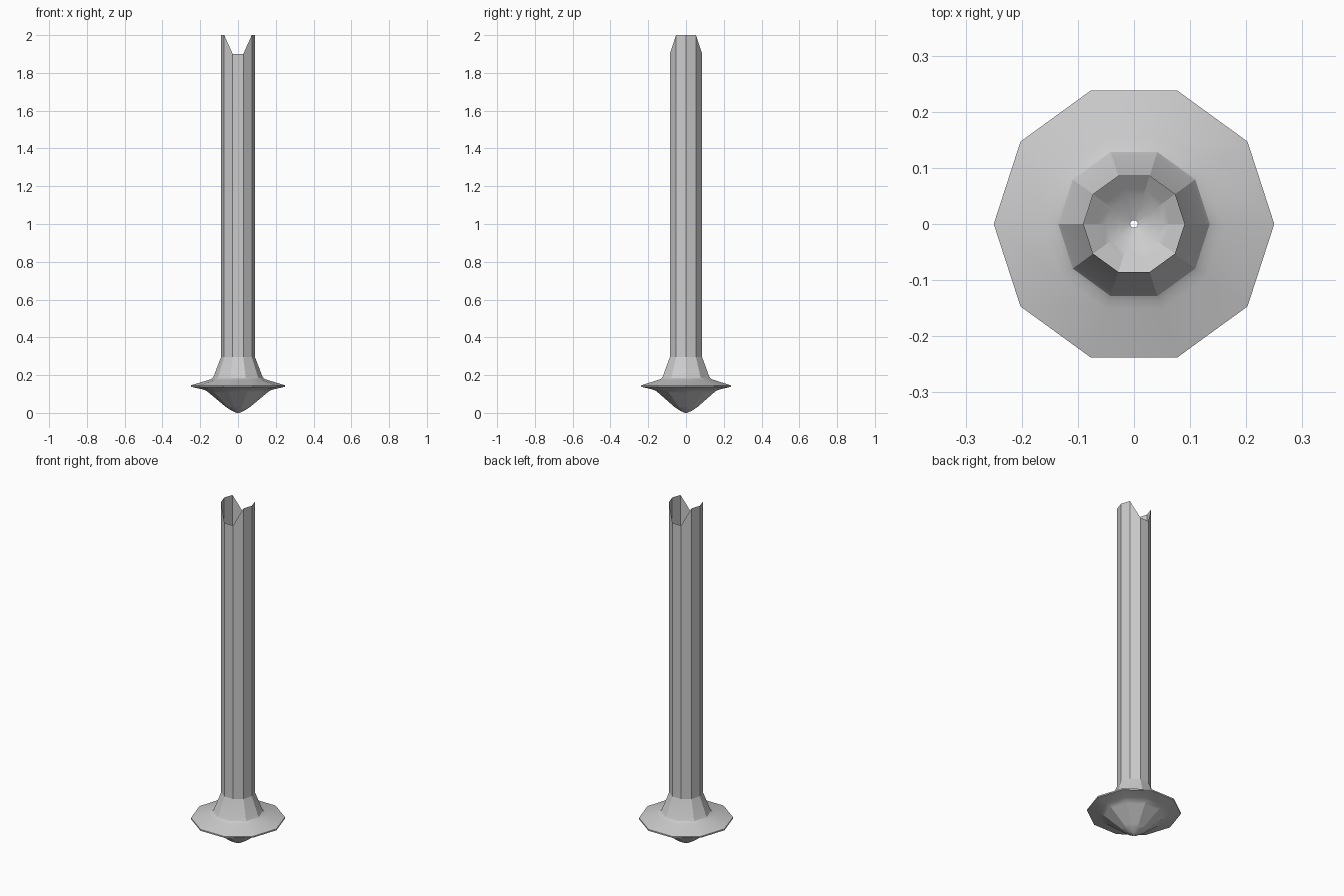
import bpy, bmesh, math

cube = bpy.data.objects.get("Cube")
if cube:
    bpy.data.objects.remove(cube, do_unlink=True)

SIDES = 10
# (radius, height) from the small tip opening up to the tube rim
PROFILE = [(0.007, 0.0), (0.03, 0.01), (0.05, 0.022), (0.065, 0.032),
           (0.155, 0.107), (0.17, 0.118), (0.19, 0.125), (0.25, 0.138),
           (0.25, 0.146), (0.16, 0.173), (0.145, 0.178), (0.135, 0.184),
           (0.128, 0.196), (0.09, 0.295), (0.09, 2.0)]

grey = bpy.data.materials.new("light grey")
grey.use_nodes = True
colour = (0.6, 0.6, 0.6, 1)
grey.diffuse_color = colour
grey.node_tree.nodes["Principled BSDF"].inputs["Base Color"].default_value = colour

# Flared tube: one open shell turned around z
bm = bmesh.new()
rings = []
for radius, height in PROFILE:
    ring = []
    for i in range(SIDES):
        a = math.tau * i / SIDES
        ring.append(bm.verts.new((radius * math.cos(a), radius * math.sin(a), height)))
    rings.append(ring)
for low, high in zip(rings, rings[1:]):
    for i in range(SIDES):
        j = (i + 1) % SIDES
        bm.faces.new((low[i], low[j], high[j], high[i]))

# Notches in the rim at front and back
for v in rings[-1]:
    if abs(v.co.x) < 0.05:
        v.co.z = 1.9

mesh = bpy.data.meshes.new("flared_tube")
bm.to_mesh(mesh)
bm.free()
mesh.materials.append(grey)
tube = bpy.data.objects.new("flared_tube", mesh)
bpy.context.collection.objects.link(tube)
bpy.context.view_layer.objects.active = tube
tube.select_set(True)
bpy.ops.object.shade_smooth_by_angle(angle=math.radians(20))
